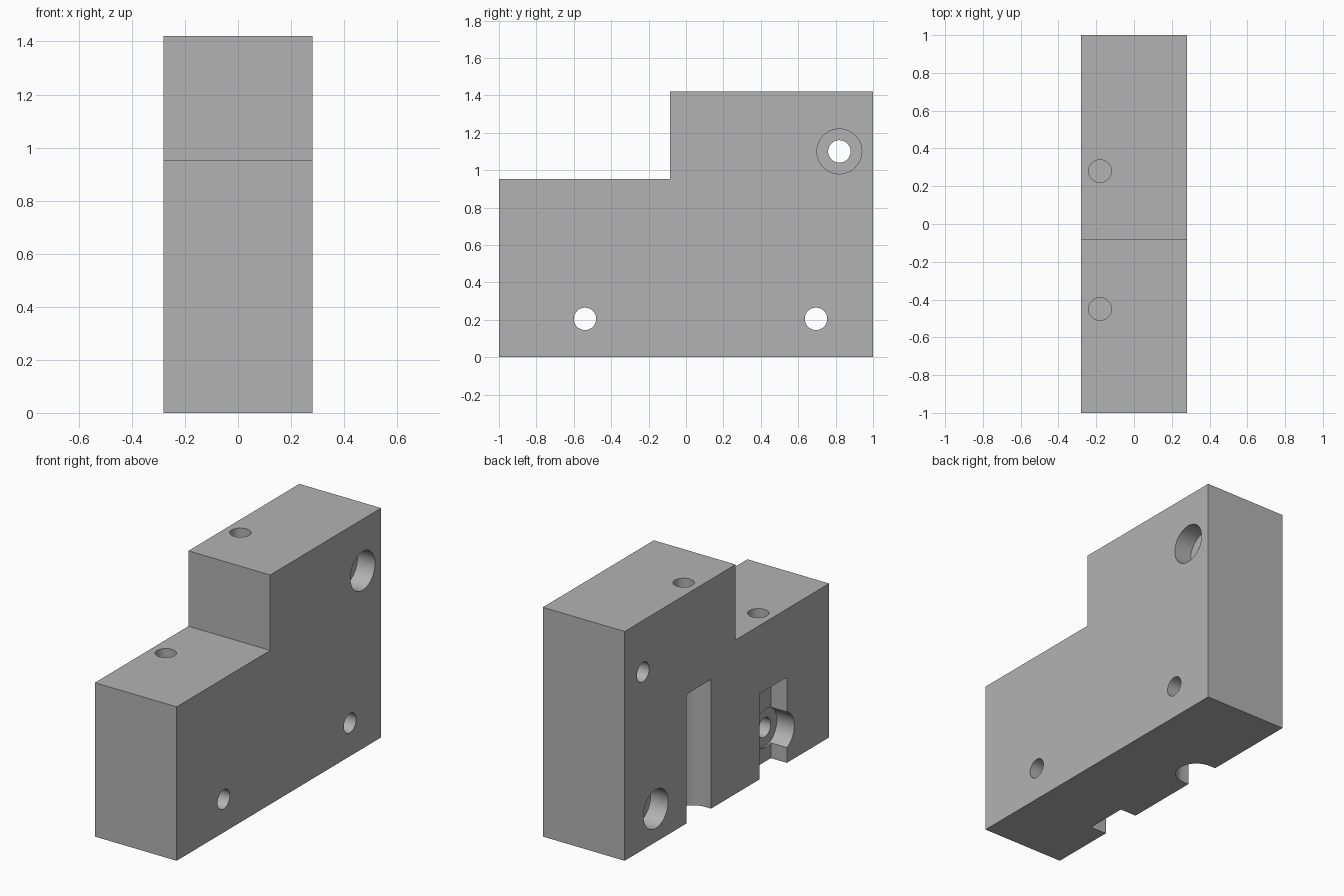
import bpy, bmesh, math
from mathutils import Matrix, Vector

cube = bpy.data.objects.get("Cube")
if cube:
    bpy.data.objects.remove(cube, do_unlink=True)

# Plain grey metal
grey = bpy.data.materials.new("grey_metal")
grey.use_nodes = True
colour = (0.45, 0.45, 0.45, 1)
grey.diffuse_color = colour
grey.node_tree.nodes["Principled BSDF"].inputs["Base Color"].default_value = colour

HALF = 0.28          # half thickness of the block
HOLE, BORE = 0.06, 0.12
BORE_DEPTH = 0.12


def make_object(name, bm):
    bmesh.ops.recalc_face_normals(bm, faces=bm.faces)
    mesh = bpy.data.meshes.new(name)
    bm.to_mesh(mesh)
    bm.free()
    obj = bpy.data.objects.new(name, mesh)
    obj.data.materials.append(grey)
    bpy.context.collection.objects.link(obj)
    return obj


def extrude(name, points, direction):
    bm = bmesh.new()
    face = bm.faces.new([bm.verts.new(p) for p in points])
    out = bmesh.ops.extrude_face_region(bm, geom=[face])
    verts = [v for v in out["geom"] if isinstance(v, bmesh.types.BMVert)]
    bmesh.ops.translate(bm, verts=verts, vec=direction)
    return make_object(name, bm)


def cylinder(name, radius, start, end):
    start, end = Vector(start), Vector(end)
    axis = end - start
    bm = bmesh.new()
    turn = axis.to_track_quat("Z", "Y").to_matrix().to_4x4()
    bmesh.ops.create_cone(bm, cap_ends=True, segments=48, radius1=radius,
                          radius2=radius, depth=axis.length,
                          matrix=Matrix.Translation((start + end) / 2) @ turn)
    return make_object(name, bm)


# Stepped block from its side profile
profile = [(-1, 0), (1, 0), (1, 1.42), (-0.085, 1.42), (-0.085, 0.953), (-1, 0.953)]
block = extrude("stepped_block", [(-HALF, y, z) for y, z in profile], (2 * HALF, 0, 0))

cutters = []

# Through holes, each with a counterbore on one side
for y, z, side in [(0.82, 1.10, 1), (0.695, 0.205, -1), (-0.54, 0.205, -1)]:
    cutters.append(cylinder("cross_hole", HOLE, (-0.5, y, z), (0.5, y, z)))
    cutters.append(cylinder("counterbore", BORE, (side * 0.5, y, z),
                            (side * (HALF - BORE_DEPTH), y, z)))

# Blind holes in the two upper faces
for y, top in [(0.28, 1.42), (-0.45, 0.953)]:
    cutters.append(cylinder("top_hole", HOLE, (-0.18, y, top + 0.1), (-0.18, y, top - 0.3)))

# Round-backed slot, open at the bottom
arc = [math.pi * i / 24 for i in range(25)]
outline = [(-0.5, 0.275 + BORE, -0.1)]
outline += [(-0.24 + BORE * math.sin(a), 0.275 + BORE * math.cos(a), -0.1) for a in arc]
outline.append((-0.5, 0.275 - BORE, -0.1))
cutters.append(extrude("round_slot", outline, (0, 0, 0.9)))

# Square-backed slot, open at the bottom
corners = [(-0.5, -0.32), (-0.17, -0.32), (-0.17, -0.587), (-0.5, -0.587)]
cutters.append(extrude("square_slot", [(x, y, -0.1) for x, y in corners], (0, 0, 0.63)))

# Cut everything out of the block
bpy.ops.object.select_all(action="DESELECT")
bpy.context.view_layer.objects.active = block
block.select_set(True)
for cutter in cutters:
    cut = block.modifiers.new(cutter.name, "BOOLEAN")
    cut.operation = "DIFFERENCE"
    cut.solver = "EXACT"
    cut.object = cutter
    bpy.ops.object.modifier_apply(modifier=cut.name)
    bpy.data.objects.remove(cutter, do_unlink=True)

bpy.ops.object.shade_smooth_by_angle(angle=math.radians(30))
